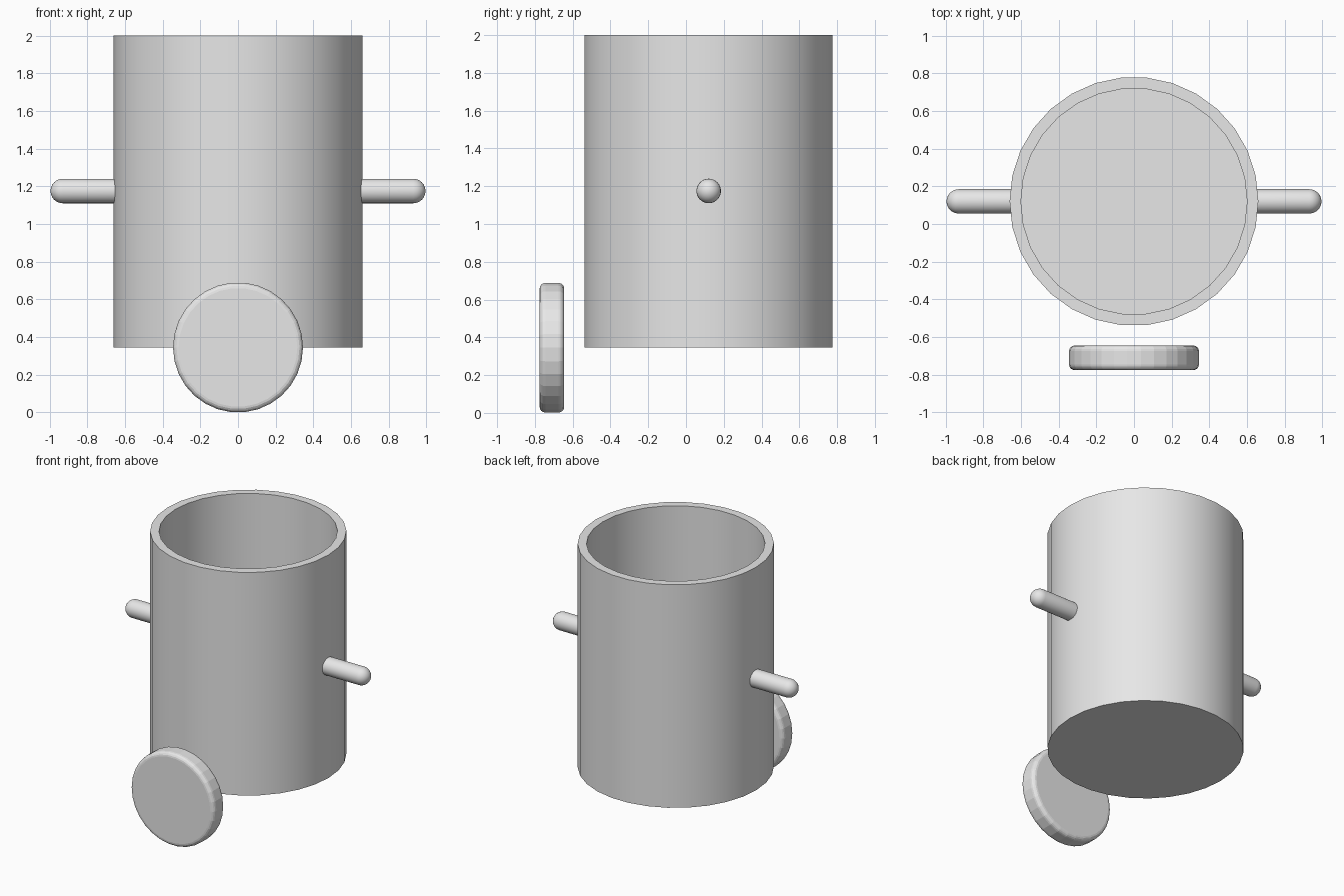
import bpy
import bmesh
from math import sin, cos, pi, radians
from mathutils import Matrix

cube = bpy.data.objects.get("Cube")
if cube:
    bpy.data.objects.remove(cube, do_unlink=True)

GREY = (0.8, 0.8, 0.8, 1.0)
grey = bpy.data.materials.new("light grey")
grey.use_nodes = True
grey.diffuse_color = GREY
for node in grey.node_tree.nodes:
    if node.type == 'BSDF_PRINCIPLED':
        node.inputs["Base Color"].default_value = GREY

CUP_Y = 0.12


def lathe(name, profile, matrix, segments=30, smooth=True):
    """Turn a (radius, height) profile around local z, then place it."""
    bm = bmesh.new()
    rings = []
    for r, h in profile:
        rings.append([bm.verts.new((r * cos(2 * pi * i / segments),
                                    r * sin(2 * pi * i / segments), h))
                      for i in range(segments)])
    for a, b in zip(rings, rings[1:]):
        for i in range(segments):
            j = (i + 1) % segments
            bm.faces.new((a[i], a[j], b[j], b[i]))
    # close the poles
    bmesh.ops.remove_doubles(bm, verts=bm.verts, dist=1e-5)
    bmesh.ops.recalc_face_normals(bm, faces=bm.faces)
    bm.transform(matrix)
    mesh = bpy.data.meshes.new(name)
    bm.to_mesh(mesh)
    bm.free()
    mesh.materials.append(grey)
    obj = bpy.data.objects.new(name, mesh)
    bpy.context.collection.objects.link(obj)
    if smooth:
        bpy.ops.object.select_all(action='DESELECT')
        obj.select_set(True)
        bpy.context.view_layer.objects.active = obj
        bpy.ops.object.shade_smooth_by_angle(angle=radians(30))
    return obj


def arc(r, h, size, start, end, steps):
    """Points on a quarter circle in the (radius, height) plane."""
    angles = [radians(start + (end - start) * i / steps) for i in range(steps + 1)]
    return [(r + size * cos(a), h + size * sin(a)) for a in angles]


# open cup with a thick wall and a floor
lathe("cup", [(0, 0.345), (0.66, 0.345), (0.66, 2), (0.6, 2), (0.6, 0.405), (0, 0.405)],
      Matrix.Translation((0, CUP_Y, 0)))

# round-ended side pegs, rooted in the wall
peg = [(0, 0.63), (0.065, 0.63)] + arc(0, 0.93, 0.065, 0, 90, 6)
for side, sign in (("left", 1), ("right", -1)):
    lathe(side + "_peg", peg,
          Matrix.Translation((0, CUP_Y, 1.175)) @ Matrix.Rotation(sign * pi / 2, 4, 'Y'))

# upright disc with softened rims, standing clear of the cup
rim = 0.03
disc = ([(0, -0.065)] + arc(0.345 - rim, -0.065 + rim, rim, -90, 0, 4)
        + arc(0.345 - rim, 0.065 - rim, rim, 0, 90, 4) + [(0, 0.065)])
lathe("front_disc", disc,
      Matrix.Translation((0, -0.71, 0.345)) @ Matrix.Rotation(pi / 2, 4, 'X'), smooth=False)
